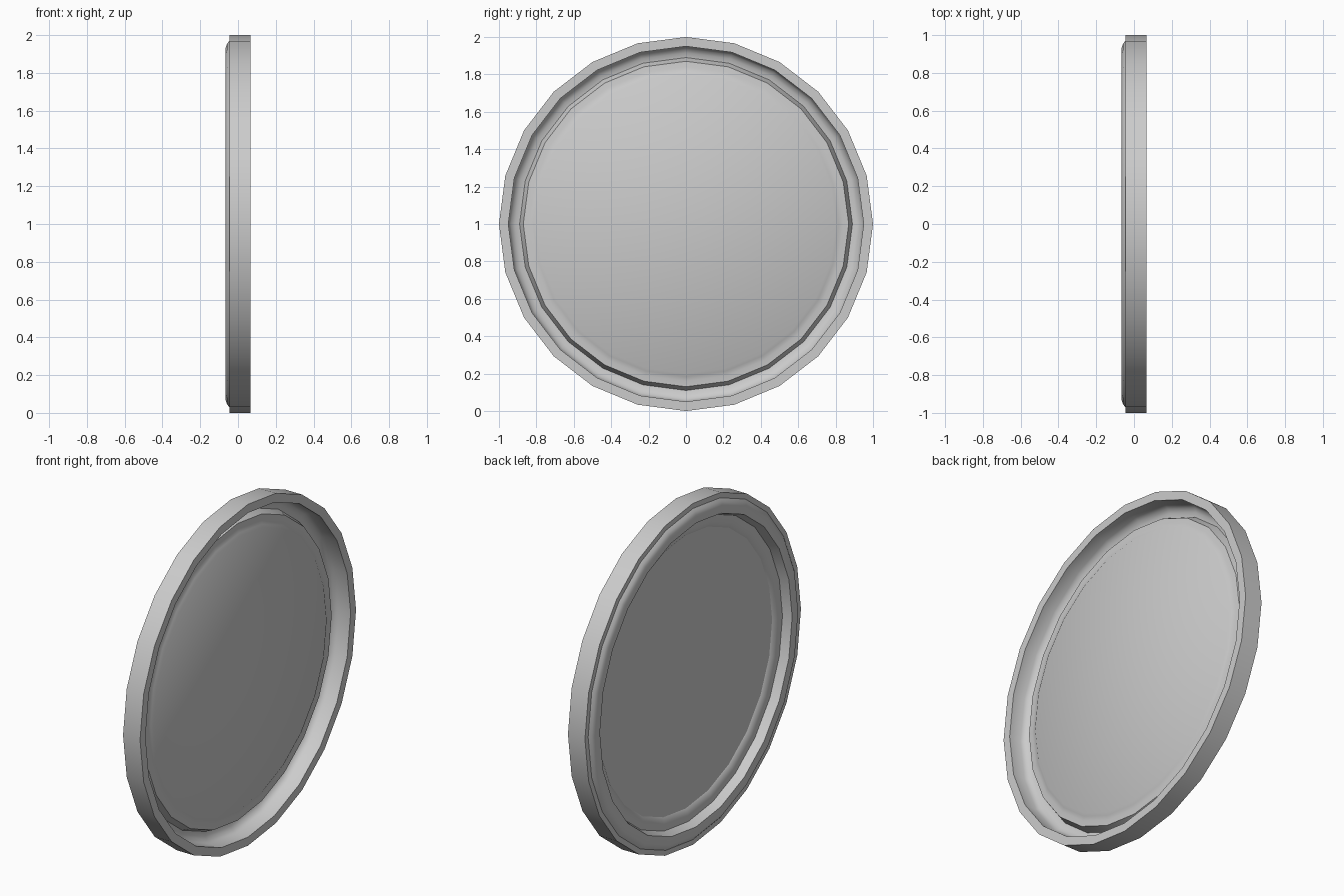
import bpy, bmesh, math

cube = bpy.data.objects.get("Cube")
if cube:
    bpy.data.objects.remove(cube, do_unlink=True)

SIDES = 24

# Single grey material
grey = bpy.data.materials.new("plain_grey")
grey.use_nodes = True
grey.diffuse_color = (0.6, 0.6, 0.6, 1)
grey.node_tree.nodes["Principled BSDF"].inputs["Base Color"].default_value = (0.6, 0.6, 0.6, 1)


def lathe_x(name, profile, closed):
    """Turn (radius, x) points around the x axis; open profiles get end caps."""
    bm = bmesh.new()
    rings = []
    for r, x in profile:
        ring = []
        for i in range(SIDES):
            a = 2 * math.pi * i / SIDES
            ring.append(bm.verts.new((x, r * math.cos(a), 1 + r * math.sin(a))))
        rings.append(ring)
    pairs = list(zip(rings, rings[1:]))
    if closed:
        pairs.append((rings[-1], rings[0]))
    else:
        bm.faces.new(rings[0])
        bm.faces.new(rings[-1])
    for a, b in pairs:
        for i in range(SIDES):
            j = (i + 1) % SIDES
            bm.faces.new((a[i], a[j], b[j], b[i]))
    bmesh.ops.recalc_face_normals(bm, faces=bm.faces)
    mesh = bpy.data.meshes.new(name)
    bm.to_mesh(mesh)
    bm.free()
    mesh.materials.append(grey)
    obj = bpy.data.objects.new(name, mesh)
    bpy.context.collection.objects.link(obj)
    bpy.ops.object.select_all(action='DESELECT')
    obj.select_set(True)
    bpy.context.view_layer.objects.active = obj
    bpy.ops.object.shade_smooth_by_angle(angle=math.radians(32))
    return obj


# Front side: flat centre, fillet, groove and raised rim
front = [(0.80, 0.014), (0.815, 0.005), (0.84, 0.0), (0.87, -0.002),
         (0.89, -0.05), (0.915, -0.046), (0.937, -0.032), (0.95, -0.01),
         (0.95, 0.065), (1.0, 0.065)]

# Back side: flat rim edge, rounded bead, step and recessed centre
back = [(1.0, -0.045), (0.97, -0.045), (0.955, -0.058), (0.935, -0.065),
        (0.89, -0.065), (0.872, -0.015), (0.84, -0.013), (0.815, -0.008),
        (0.80, 0.002)]

lathe_x("round_lid", front + back, closed=False)
